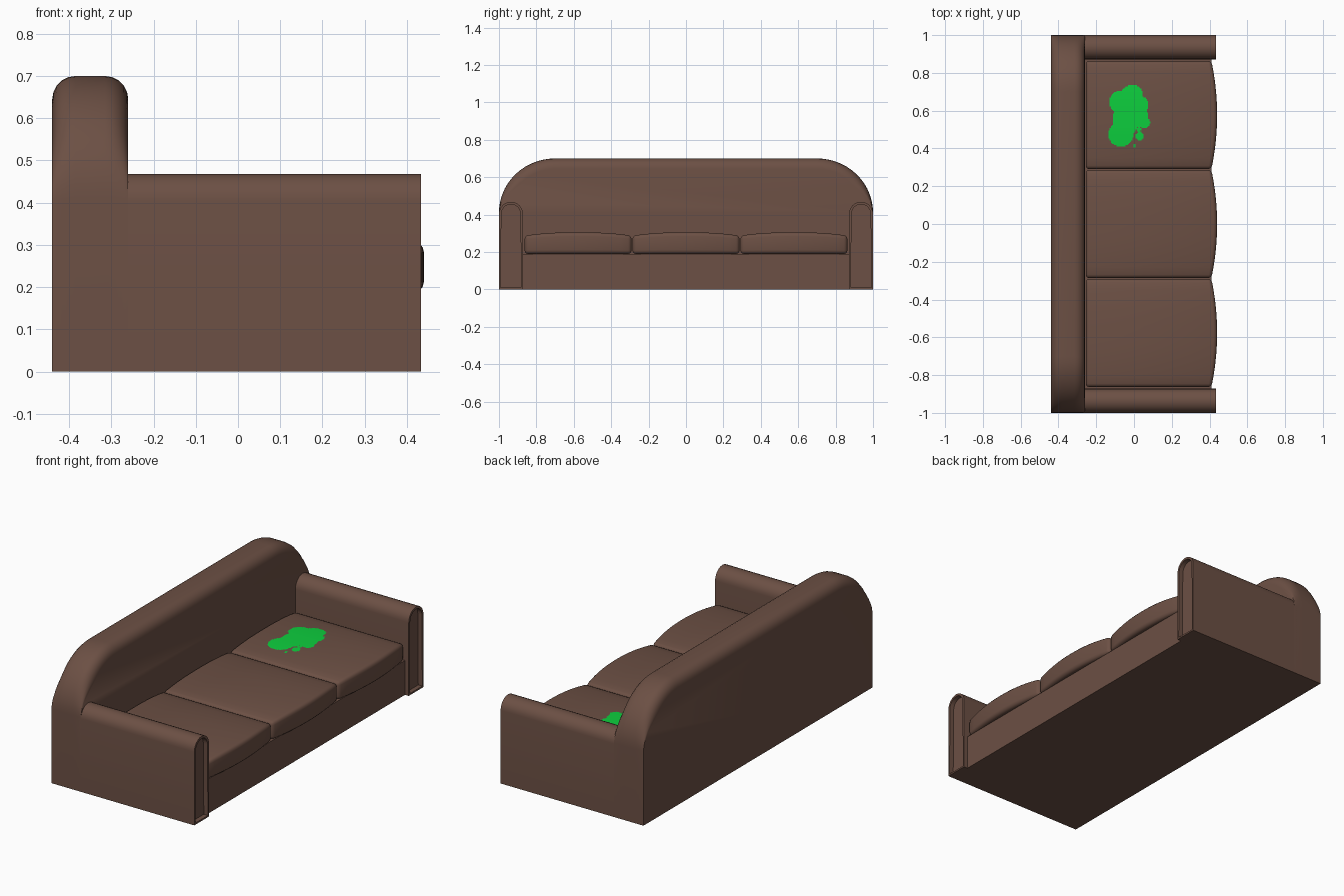
import bpy, bmesh, math
from mathutils import Vector

if "Cube" in bpy.data.objects:
    bpy.data.objects.remove(bpy.data.objects["Cube"])


def material(name, rgb):
    m = bpy.data.materials.new(name)
    m.diffuse_color = (*rgb, 1)
    m.use_nodes = True
    m.node_tree.nodes["Principled BSDF"].inputs["Base Color"].default_value = m.diffuse_color
    return m


BROWN = material("brown leather", (0.15, 0.08, 0.058))
GREEN = material("green stain", (0.004, 0.62, 0.047))


def finish(bm, name, mat, smooth=True):
    bmesh.ops.recalc_face_normals(bm, faces=bm.faces)
    me = bpy.data.meshes.new(name)
    bm.to_mesh(me)
    bm.free()
    ob = bpy.data.objects.new(name, me)
    bpy.context.collection.objects.link(ob)
    me.materials.append(mat)
    if smooth:
        bpy.ops.object.select_all(action='DESELECT')
        ob.select_set(True)
        bpy.context.view_layer.objects.active = ob
        bpy.ops.object.shade_smooth_by_angle(angle=math.radians(35))
    return ob


def box(bm, x0, x1, y0, y1, z0, z1):
    vs = bmesh.ops.create_cube(bm, size=1)["verts"]
    for v in vs:
        v.co = Vector(((x0 + x1) / 2 + v.co.x * (x1 - x0),
                       (y0 + y1) / 2 + v.co.y * (y1 - y0),
                       (z0 + z1) / 2 + v.co.z * (z1 - z0)))


# Seat base
bm = bmesh.new()
box(bm, -0.30, 0.41, -0.88, 0.88, 0, 0.19)
finish(bm, "seat_base", BROWN, False)


# Backrest: arched outline with a rounded rim that fades out down the ends
def outline(inset):
    pts = [(1, 0)]
    n = 14
    for side in (1, -1):
        for i in range(n + 1):
            a = (i if side > 0 else n - i) / n * math.pi / 2
            f = min(1, a / math.radians(45))
            d = inset * f * f * (3 - 2 * f)
            pts.append((side * (0.70 + (0.30 - d) * math.cos(a)),
                        0.41 + (0.29 - d) * math.sin(a)))
    return pts + [(-1, 0)]


bm = bmesh.new()
R, SEG = 0.055, 5
section = [(-0.44 + R * (1 - math.cos(a)), R * (1 - math.sin(a)))
           for a in [i / SEG * math.pi / 2 for i in range(SEG + 1)]]
section += [(-0.70 - x, d) for x, d in reversed(section)]
rings = [[bm.verts.new((x, y, z)) for y, z in outline(d)] for x, d in section]
for a, b in zip(rings, rings[1:]):
    for i in range(len(a)):
        j = (i + 1) % len(a)
        bm.faces.new((a[i], a[j], b[j], b[i]))
bm.faces.new(rings[0])
bm.faces.new(rings[-1])
finish(bm, "backrest", BROWN)

# Arms: round-topped slabs with a recessed front panel
for name, s in (("arm_left", -1), ("arm_right", 1)):
    bm = bmesh.new()
    r, n = 0.064, 12
    prof = [(-r, 0)]
    prof += [(-r * math.cos(i / n * math.pi), 0.404 + r * math.sin(i / n * math.pi))
             for i in range(n + 1)]
    prof += [(r, 0)]
    back = [bm.verts.new((-0.30, s * 0.936 + y, z)) for y, z in prof]
    front = [bm.verts.new((0.433, s * 0.936 + y, z)) for y, z in prof]
    for i in range(len(prof)):
        j = (i + 1) % len(prof)
        bm.faces.new((back[i], back[j], front[j], front[i]))
    bm.faces.new(back)
    panel = bm.faces.new(front)
    bmesh.ops.recalc_face_normals(bm, faces=bm.faces)
    bmesh.ops.inset_region(bm, faces=[panel], thickness=0.013)
    ext = bmesh.ops.extrude_discrete_faces(bm, faces=[panel])["faces"]
    bmesh.ops.translate(bm, verts=ext[0].verts, vec=(-0.025, 0, 0))
    finish(bm, name, BROWN)


# Cushions: soft boxes bowed forward and crowned on top
HALF, PITCH = 0.286, 0.577


def crown(v):
    return 0.018 * (1 - min(1, abs(v)) ** 2.5)


for k, name in enumerate(("cushion_left", "cushion_middle", "cushion_right")):
    yc = (k - 1) * PITCH
    bm = bmesh.new()
    box(bm, -0.255, 0.41, yc - HALF, yc + HALF, 0.19, 0.287)
    bmesh.ops.bevel(bm, geom=bm.edges[:], offset=0.018, segments=3,
                    profile=0.5, affect='EDGES')
    for i in range(1, 14):
        y = yc + HALF * (-1 + 2 * i / 14) * 0.93
        bmesh.ops.bisect_plane(bm, geom=bm.verts[:] + bm.edges[:] + bm.faces[:],
                               plane_co=(0, y, 0), plane_no=(0, 1, 0))
    for v in bm.verts:
        t = (v.co.y - yc) / HALF
        v.co.x += 0.03 * (1 - t * t) * max(0, (v.co.x + 0.255) / 0.665)
        v.co.z += crown(t) * (v.co.z - 0.19) / 0.097
    finish(bm, name, BROWN)

# Stain: thin speckled-edge patch on the right cushion, from overlapping discs
discs = [(-0.07, 0.645, 0.062), (-0.01, 0.68, 0.058), (0.03, 0.63, 0.048),
         (-0.08, 0.665, 0.04), (-0.05, 0.56, 0.064), (0.015, 0.57, 0.06),
         (0.055, 0.537, 0.03), (-0.07, 0.475, 0.066), (-0.045, 0.52, 0.06),
         (0.03, 0.465, 0.022), (0.025, 0.50, 0.012), (0.003, 0.412, 0.009)]
bm = bmesh.new()
C = 0.006
for i in range(-25, 18):
    for j in range(65, 126):
        x, y = i * C, j * C
        if any(math.hypot(x - a, y - b) < r for a, b, r in discs):
            quad = []
            for dx, dy in ((-.5, -.5), (.5, -.5), (.5, .5), (-.5, .5)):
                px, py = x + dx * C, y + dy * C
                z = 0.2885 + crown((py - PITCH) / HALF)
                quad.append(bm.verts.new((px, py, z)))
            bm.faces.new(quad)
bmesh.ops.remove_doubles(bm, verts=bm.verts, dist=0.001)
finish(bm, "stain", GREEN)
